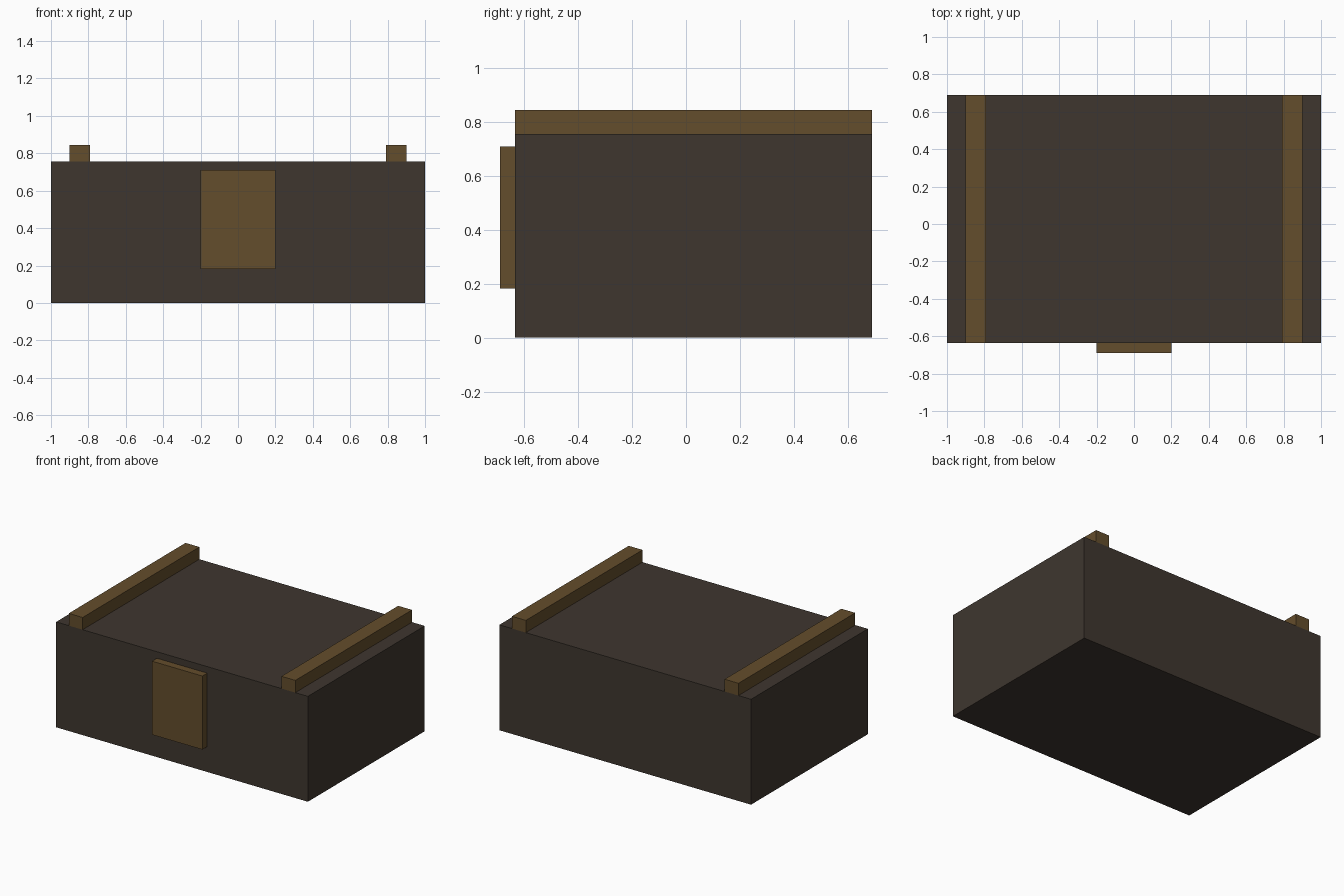
import bpy
import bmesh

if "Cube" in bpy.data.objects:
    bpy.data.objects.remove(bpy.data.objects["Cube"])


def material(name, colour):
    mat = bpy.data.materials.new(name)
    mat.diffuse_color = (*colour, 1.0)
    mat.use_nodes = True
    mat.node_tree.nodes["Principled BSDF"].inputs["Base Color"].default_value = mat.diffuse_color
    return mat


def box(name, lo, hi, mat):
    """Axis-aligned box between two corners."""
    bm = bmesh.new()
    bmesh.ops.create_cube(bm, size=1.0)
    for v in bm.verts:
        v.co = [l + (c + 0.5) * (h - l) for c, l, h in zip(v.co, lo, hi)]
    mesh = bpy.data.meshes.new(name)
    bm.to_mesh(mesh)
    bm.free()
    mesh.materials.append(mat)
    obj = bpy.data.objects.new(name, mesh)
    bpy.context.collection.objects.link(obj)
    return obj


dark_wood = material("dark brown", (0.049, 0.037, 0.028))
brass = material("golden brown", (0.127, 0.075, 0.025))

FRONT, BACK, TOP = -0.635, 0.69, 0.757

# Chest body
box("chest_body", (-1, FRONT, 0), (1, BACK, TOP), dark_wood)

# Raised bands running front to back across the lid
for side, x in (("left", -0.845), ("right", 0.845)):
    box(side + "_band", (x - 0.055, FRONT, TOP), (x + 0.055, BACK, 0.845), brass)

# Lock plate on the front
box("lock_plate", (-0.2, -0.69, 0.182), (0.2, FRONT, 0.71), brass)
